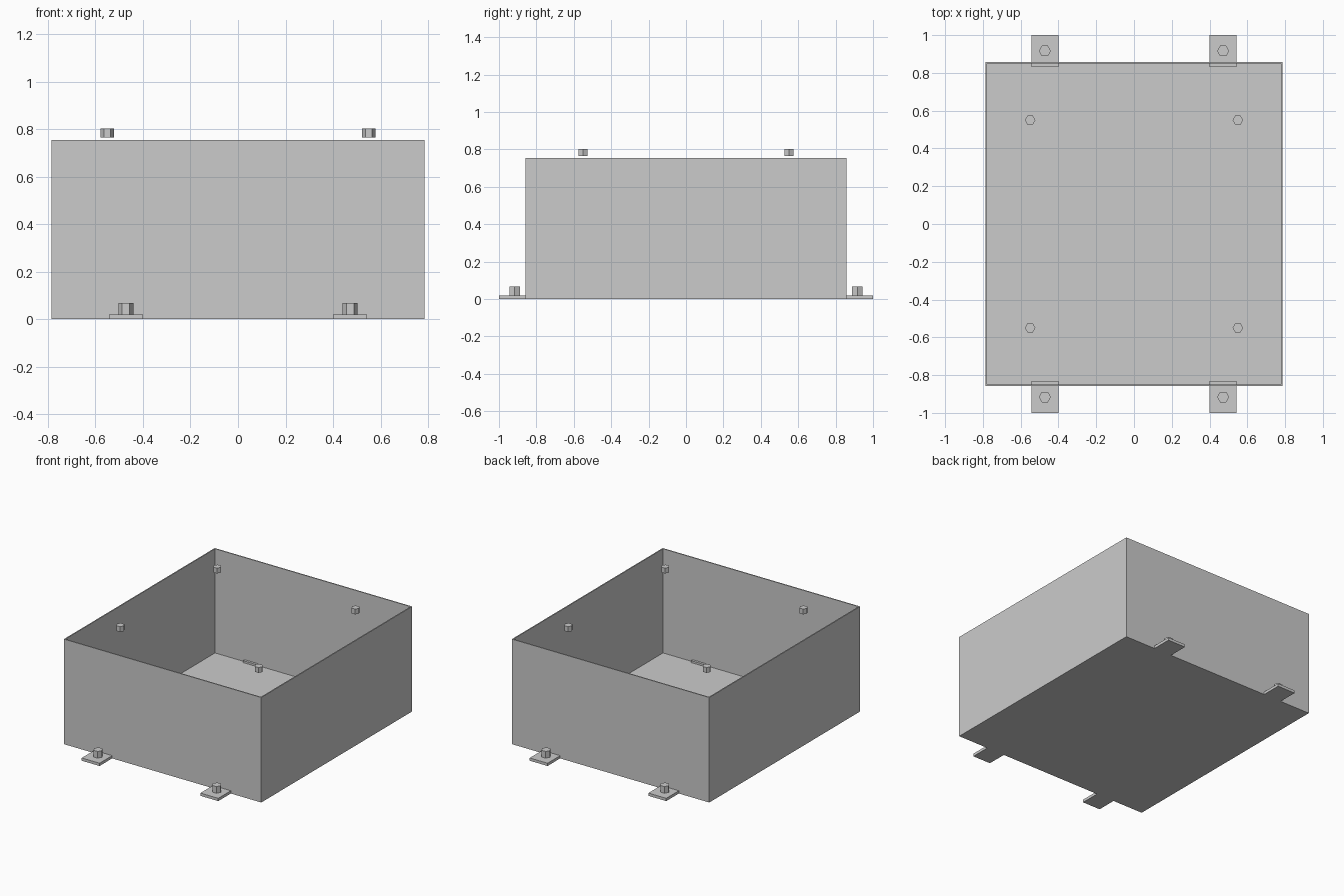
import bpy
import bmesh
from math import radians
from mathutils import Matrix, Vector

cube = bpy.data.objects.get("Cube")
if cube:
    bpy.data.objects.remove(cube, do_unlink=True)

grey = bpy.data.materials.new("light grey metal")
grey.use_nodes = True
colour = (0.6, 0.6, 0.6, 1)
grey.diffuse_color = colour
grey.node_tree.nodes["Principled BSDF"].inputs["Base Color"].default_value = colour


def finish(name, bm):
    bmesh.ops.recalc_face_normals(bm, faces=bm.faces)
    mesh = bpy.data.meshes.new(name)
    bm.to_mesh(mesh)
    bm.free()
    mesh.materials.append(grey)
    obj = bpy.data.objects.new(name, mesh)
    bpy.context.collection.objects.link(obj)
    return obj


def block(low, high):
    low, high = Vector(low), Vector(high)
    bm = bmesh.new()
    bmesh.ops.create_cube(bm, size=1)
    for v in bm.verts:
        v.co = Vector(low[i] + (v.co[i] + 0.5) * (high[i] - low[i]) for i in range(3))
    return bm


def hex_bolt(name, x, y, bottom, top, radius):
    bm = bmesh.new()
    place = (Matrix.Translation((x, y, (bottom + top) / 2))
             @ Matrix.Rotation(radians(90), 4, 'Z'))
    bmesh.ops.create_cone(bm, cap_ends=True, segments=6, radius1=radius,
                          radius2=radius, depth=top - bottom, matrix=place)
    finish(name, bm)


# Open tray: inset the top face for the rim, then sink it to the floor
WALL, FLOOR = 0.008, 0.006
bm = block((-0.785, -0.857, 0), (0.785, 0.857, 0.755))
top_face = max(bm.faces, key=lambda f: f.calc_center_median().z)
bmesh.ops.inset_individual(bm, faces=[top_face], thickness=WALL, use_even_offset=True)
for v in top_face.verts:
    v.co.z = 0.755
sunk = bmesh.ops.extrude_discrete_faces(bm, faces=[top_face])["faces"][0]
for v in sunk.verts:
    v.co.z = FLOOR
finish("open_box", bm)

# Mounting tabs with bolts, and the lid screws above the rim
for sx, side in ((-1, "right"), (1, "left")):
    for sy, end in ((-1, "front"), (1, "back")):
        x, y = sx * 0.472, sy * 0.916
        finish(f"{end}_{side}_tab", block((x - 0.071, y - 0.084, 0),
                                          (x + 0.071, y + 0.084, 0.02)))
        hex_bolt(f"{end}_{side}_tab_bolt", x, y, 0.02, 0.068, 0.032)
        hex_bolt(f"{end}_{side}_lid_screw", sx * 0.55, sy * 0.55, 0.765, 0.803, 0.028)
